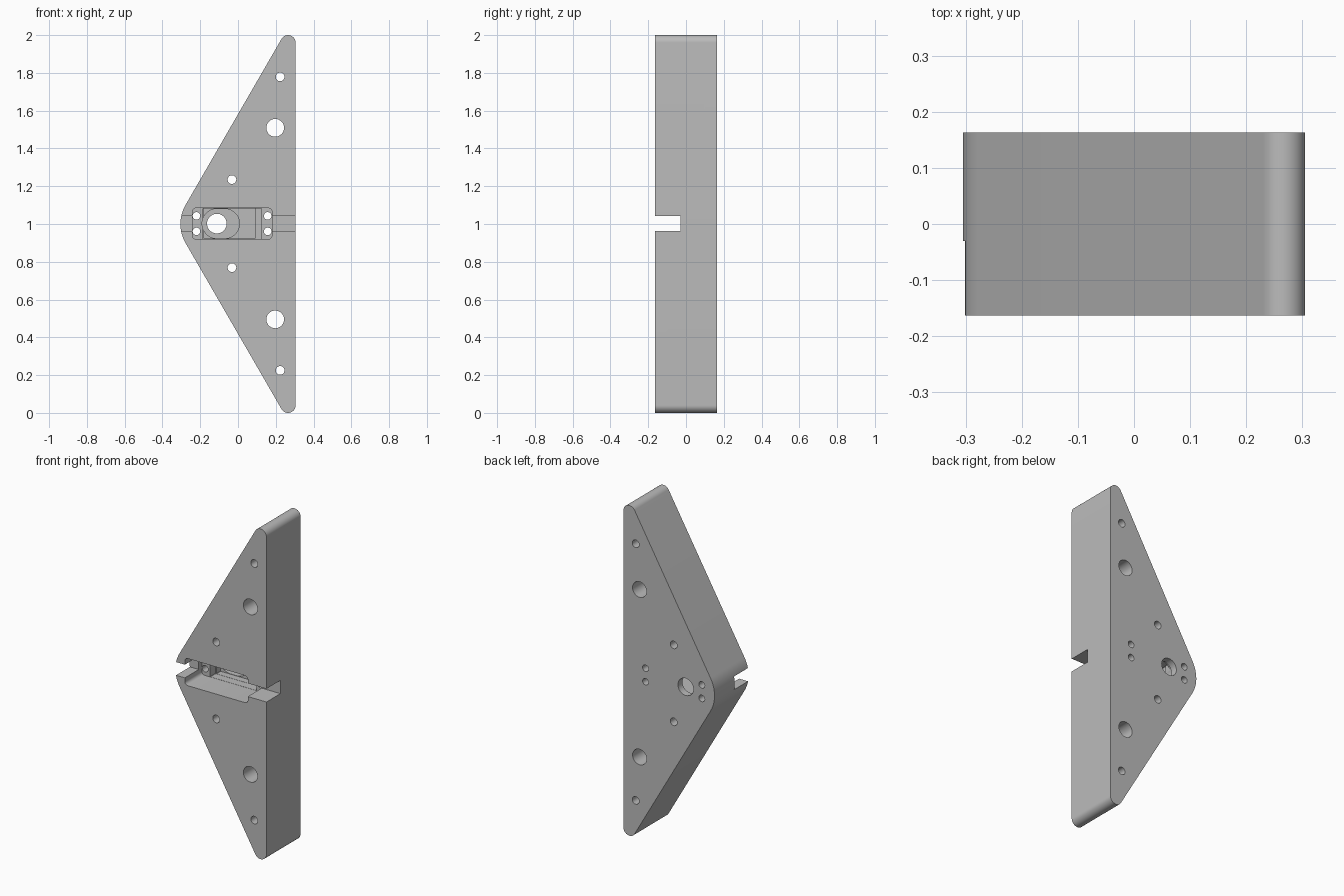
import bpy, bmesh, math

cube = bpy.data.objects.get("Cube")
if cube:
    bpy.data.objects.remove(cube, do_unlink=True)

FRONT, BACK = -0.163, 0.163

grey = bpy.data.materials.new("plain_grey")
grey.use_nodes = True
colour = (0.5, 0.5, 0.5, 1)
grey.diffuse_color = colour
grey.node_tree.nodes["Principled BSDF"].inputs["Base Color"].default_value = colour


def outline(circles, steps):
    """Taut outline around circles (x, z, radius) listed counter-clockwise."""
    n = len(circles)
    if n == 1:
        x, z, r = circles[0]
        turns = [math.tau * i / steps for i in range(steps)]
        return [(x + r * math.cos(a), z + r * math.sin(a)) for a in turns]
    normals = []
    for i, (x, z, r) in enumerate(circles):
        x2, z2, r2 = circles[(i + 1) % n]
        dx, dz = x2 - x, z2 - z
        normals.append(math.atan2(dz, dx) - math.acos((r - r2) / math.hypot(dx, dz)))
    points = []
    for i, (x, z, r) in enumerate(circles):
        start = normals[i - 1]
        sweep = (normals[i] - start) % math.tau
        for k in range(steps + 1):
            a = start + sweep * k / steps
            points.append((x + r * math.cos(a), z + r * math.sin(a)))
    return points


def prism(name, circles, y0, y1, steps=12):
    bm = bmesh.new()
    face = bm.faces.new([bm.verts.new((x, y0, z)) for x, z in outline(circles, steps)])
    moved = bmesh.ops.extrude_face_region(bm, geom=[face])["geom"]
    bmesh.ops.translate(bm, vec=(0, y1 - y0, 0),
                        verts=[v for v in moved if isinstance(v, bmesh.types.BMVert)])
    bmesh.ops.recalc_face_normals(bm, faces=bm.faces)
    mesh = bpy.data.meshes.new(name)
    bm.to_mesh(mesh)
    bm.free()
    mesh.materials.append(grey)
    obj = bpy.data.objects.new(name, mesh)
    bpy.context.collection.objects.link(obj)
    return obj


def rounded_box(x0, x1, z0, z1, r):
    return [(x0 + r, z0 + r, r), (x1 - r, z0 + r, r),
            (x1 - r, z1 - r, r), (x0 + r, z1 - r, r)]


# Triangular plate with a broad rounded nose and two narrow tips
plate = prism("bracket_plate", [(-0.105, 1, 0.2), (0.265, 0.04, 0.04), (0.265, 1.96, 0.04)],
              FRONT, BACK, 24)
bpy.context.view_layer.objects.active = plate
plate.select_set(True)


def cut(circles, depth_y, steps=6):
    cutter = prism("cutter", circles, FRONT - 0.1, depth_y, steps)
    cutter.hide_render = True
    mod = plate.modifiers.new("cut", 'BOOLEAN')
    mod.operation = 'DIFFERENCE'
    mod.solver = 'EXACT'
    mod.object = cutter
    bpy.ops.object.modifier_apply(modifier=mod.name)
    bpy.data.objects.remove(cutter, do_unlink=True)


# Cable slot across the front
cut(rounded_box(-0.5, 0.5, 0.962, 1.042, 0.001), -0.03, 1)

# Stepped pocket: flange ledge, body recess, deeper recess, round end
cut(rounded_box(-0.242, 0.18, 0.92, 1.084, 0.02), 0.0)
cut(rounded_box(-0.186, 0.125, 0.921, 1.083, 0.001), 0.05, 1)
cut(rounded_box(-0.18, 0.09, 0.922, 1.082, 0.001), 0.09, 1)
cut([(-0.112, 1.002, 0.078), (-0.07, 1.002, 0.078)], 0.12, 24)

# Through holes, mirrored above and below the middle
holes = [(0.197, 0.507, 0.047), (0.223, 0.777, 0.023), (-0.032, 0.233, 0.023),
         (-0.22, 0.041, 0.02), (0.157, 0.041, 0.02)]
for x, offset, radius in holes:
    for side in (-1, 1):
        cut([(x, 1.002 + side * offset, radius)], BACK + 0.1, 32)
cut([(-0.112, 1.002, 0.052)], BACK + 0.1, 40)

bpy.ops.object.shade_smooth_by_angle(angle=math.radians(30))
